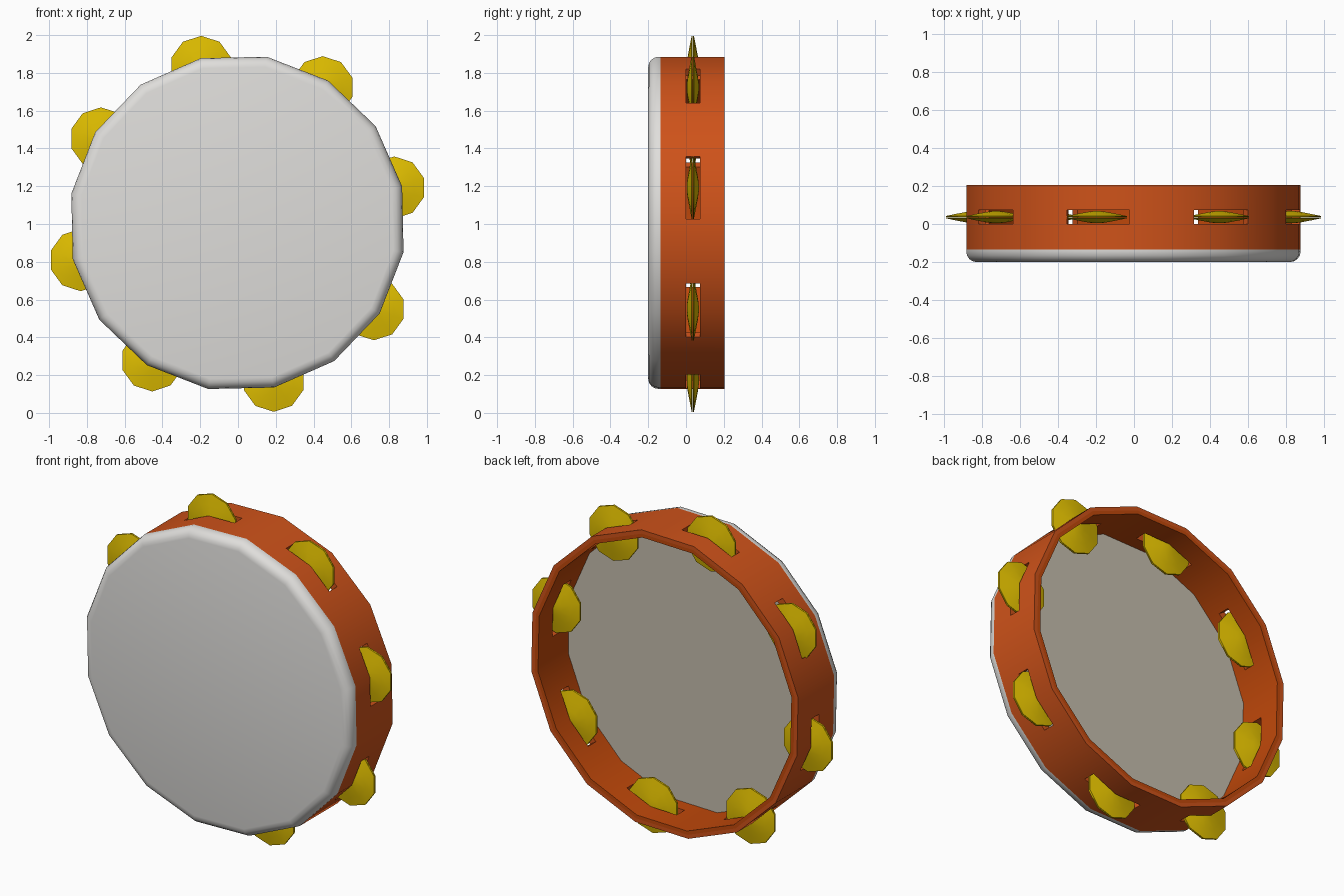
import bpy, bmesh, math
from mathutils import Matrix, Vector

if "Cube" in bpy.data.objects:
    bpy.data.objects.remove(bpy.data.objects["Cube"])

TILT = math.radians(12.5)          # angle of first frame corner / slot
CX, CZ = -0.003, 1.006             # frame centre
RO, RM, RI = 0.893, 0.870, 0.848   # frame outer, layer joint, inner radius
BACK_Y = -0.08                     # inside face of the skin


def mat(name, rgb):
    m = bpy.data.materials.new(name)
    m.diffuse_color = (*rgb, 1)
    m.use_nodes = True
    m.node_tree.nodes["Principled BSDF"].inputs["Base Color"].default_value = m.diffuse_color
    return m


WOOD = mat("orange_wood", (0.62, 0.085, 0.010))
INNER = mat("dark_orange_lining", (0.53, 0.065, 0.003))
SKIN = mat("white_skin", (0.74, 0.73, 0.71))
BACK = mat("beige_skin_back", (0.56, 0.51, 0.42))
GOLD = mat("gold_metal", (0.75, 0.52, 0.0))


def finish(bm, name, mats):
    bmesh.ops.recalc_face_normals(bm, faces=bm.faces)
    me = bpy.data.meshes.new(name)
    bm.to_mesh(me)
    bm.free()
    ob = bpy.data.objects.new(name, me)
    bpy.context.collection.objects.link(ob)
    for m in mats:
        me.materials.append(m)
    return ob


def smooth(ob, angle=32):
    bpy.ops.object.select_all(action='DESELECT')
    ob.select_set(True)
    bpy.context.view_layer.objects.active = ob
    bpy.ops.object.shade_smooth_by_angle(angle=math.radians(angle))


def lathe(bm, profile, sides, start, centre, closed):
    """Spin (radius, y) points about the y axis; open profiles get end caps."""
    rings = []
    for r, y in profile:
        rings.append([bm.verts.new((centre[0] + r * math.cos(start + k * math.tau / sides),
                                    centre[1] + y,
                                    centre[2] + r * math.sin(start + k * math.tau / sides)))
                      for k in range(sides)])
    pairs = list(zip(rings, rings[1:]))
    if closed:
        pairs.append((rings[-1], rings[0]))
    else:
        bm.faces.new(rings[0])
        bm.faces.new(rings[-1])
    for a, b in pairs:
        for k in range(sides):
            j = (k + 1) % sides
            bm.faces.new((a[k], a[j], b[j], b[k]))


# wooden frame: 16-sided hoop, stepped at the front to sit inside the skin
bm = bmesh.new()
lathe(bm, [(RO, 0.205), (RO, -0.135), (RM, -0.135), (RI, -0.135),
           (RI, 0.205), (RM, 0.205)], 16, TILT, (CX, 0, CZ), True)
frame = finish(bm, "frame", [WOOD, INNER])

# slots cut through every second corner
bm = bmesh.new()
for k in range(8):
    a = TILT + k * math.tau / 8
    bmesh.ops.create_cube(bm, size=1, matrix=Matrix.Translation((CX, 0.0375, CZ))
                          @ Matrix.Rotation(-a, 4, 'Y')
                          @ Matrix.Translation((0.86, 0, 0))
                          @ Matrix.Diagonal((0.2, 0.073, 0.337, 1)))
cutter = finish(bm, "slot_cutter", [WOOD])
cutter.hide_render = True
mod = frame.modifiers.new("slots", 'BOOLEAN')
mod.operation, mod.solver, mod.object = 'DIFFERENCE', 'EXACT', cutter
bpy.context.view_layer.objects.active = frame
bpy.ops.object.modifier_apply(modifier="slots")
bpy.data.objects.remove(cutter)

# lining colour on the inward faces and the inner half of the rim
for p in frame.data.polygons:
    out = Vector((p.center.x - CX, 0, p.center.z - CZ))
    rim = abs(p.normal.y) > 0.9 and out.length < RM * 0.981 and p.center.y > 0.2
    p.material_index = 1 if rim or p.normal.dot(out.normalized()) < -0.8 else 0
smooth(frame)

# drum skin: rounded front edge, beige on the inside
bm = bmesh.new()
R = 0.055
arc = [(RO - R + R * math.cos(t), -0.145 - R * math.sin(t))
       for t in (i * math.pi / 8 for i in range(5))]
lathe(bm, [(0.4, BACK_Y), (RI, BACK_Y), (RI, -0.135), (RO, -0.135)] + arc,
      16, TILT, (CX, 0, CZ), False)
skin = finish(bm, "drum_skin", [SKIN, BACK])
for p in skin.data.polygons:
    if p.normal.y > 0.9 and p.center.y > BACK_Y - 0.01:
        p.material_index = 1
smooth(skin)

# jingles: pairs of shallow ten-sided cymbals, all facing the same way up
for k in range(8):
    a = math.radians(13) + k * math.tau / 8
    c = Vector((CX + 0.852 * math.cos(a), 0.036, 1.001 + 0.852 * math.sin(a)))
    bm = bmesh.new()
    for s in (-1, 1):
        lathe(bm, [(0.165, s * 0.0005), (0.165, s * 0.006), (0.11, s * 0.017),
                   (0.05, s * 0.028), (0.015, s * 0.032)],
              10, math.pi / 2, c, False)
    smooth(finish(bm, f"jingle_{k + 1}", [GOLD]), 40)
